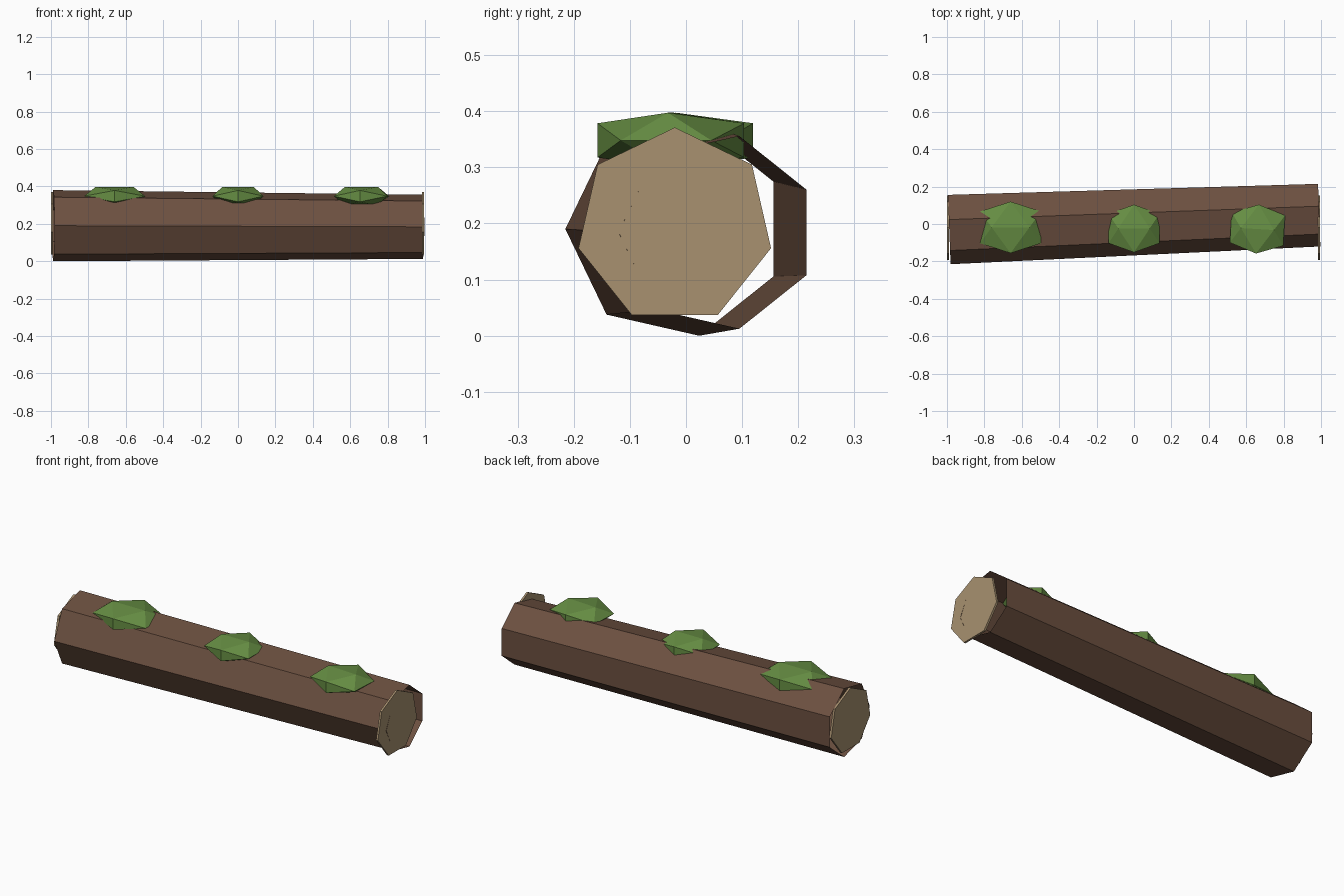
import bpy, bmesh, math

if "Cube" in bpy.data.objects:
    bpy.data.objects.remove(bpy.data.objects["Cube"])

SIDES = 7


def material(name, rgb):
    m = bpy.data.materials.new(name)
    lin = [((c / 255 + 0.055) / 1.055) ** 2.4 for c in rgb]
    m.diffuse_color = (*lin, 1)
    m.use_nodes = True
    m.node_tree.nodes["Principled BSDF"].inputs["Base Color"].default_value = m.diffuse_color
    return m


bark = material("bark brown", (108, 80, 64))
wood = material("cut wood tan", (168, 145, 112))
moss = material("moss green", (102, 142, 67))


def finish(bm, name, mat):
    me = bpy.data.meshes.new(name)
    bm.to_mesh(me)
    bm.free()
    me.materials.append(mat)
    ob = bpy.data.objects.new(name, me)
    bpy.context.collection.objects.link(ob)
    return ob


def prism(name, mat, ends, start, slope, capped):
    """Seven-sided prism along x; ends holds (x, y, z, radius) for each end."""
    bm = bmesh.new()
    rings = []
    for x, y, z, r in ends:
        ring = []
        for i in range(SIDES):
            a = start + math.tau * i / SIDES
            dy = r * math.cos(a)
            ring.append(bm.verts.new((x - slope * dy, y + dy, z + r * math.sin(a))))
        rings.append(ring)
    a, b = rings
    for i in range(SIDES):
        j = (i + 1) % SIDES
        bm.faces.new((a[i], b[i], b[j], a[j]))
    if capped:
        bm.faces.new(a[::-1])
        bm.faces.new(b)
    bm.normal_update()
    if capped:
        bmesh.ops.recalc_face_normals(bm, faces=bm.faces)
    elif bm.faces[:][0].normal.y < 0:
        bmesh.ops.reverse_faces(bm, faces=bm.faces)
    return finish(bm, name, mat)


# Open, tapering trunk lying slightly askew
prism("trunk", bark, [(-0.988, -0.02, 0.19, 0.195), (0.99, 0.056, 0.184, 0.176)],
      math.pi / SIDES, 0.038, False)

# Thin cut-wood discs at both ends
for name, x0, x1 in (("left_end_disc", -1.0, -0.988), ("right_end_disc", 0.984, 0.995)):
    prism(name, wood, [(x0, -0.02, 0.195, 0.176), (x1, -0.02, 0.195, 0.176)],
          math.pi / 2, 0, True)


# Flattened icosahedron moss clumps, with an edge on top running along x
def moss_clump(name, x, y, size, turn):
    g = (1 + 5 ** 0.5) / 2
    n = math.hypot(1, g)
    bm = bmesh.new()
    for s in (-1, 1):
        for t in (-1, 1):
            for p in ((s, 0, t * g), (0, t * g, s), (s * g, t, 0)):
                bm.verts.new([c / n * k for c, k in zip(p, size)])
    bmesh.ops.convex_hull(bm, input=bm.verts)
    bmesh.ops.recalc_face_normals(bm, faces=bm.faces)
    ob = finish(bm, name, moss)
    ob.location = (x, y, 0.348)
    ob.rotation_euler.z = turn


moss_clump("moss_left", -0.66, -0.018, (0.192, 0.162, 0.058), 0)
moss_clump("moss_middle", 0, -0.024, (0.16, 0.15, 0.058), 0)
moss_clump("moss_right", 0.66, -0.027, (0.168, 0.154, 0.058), -0.06)
